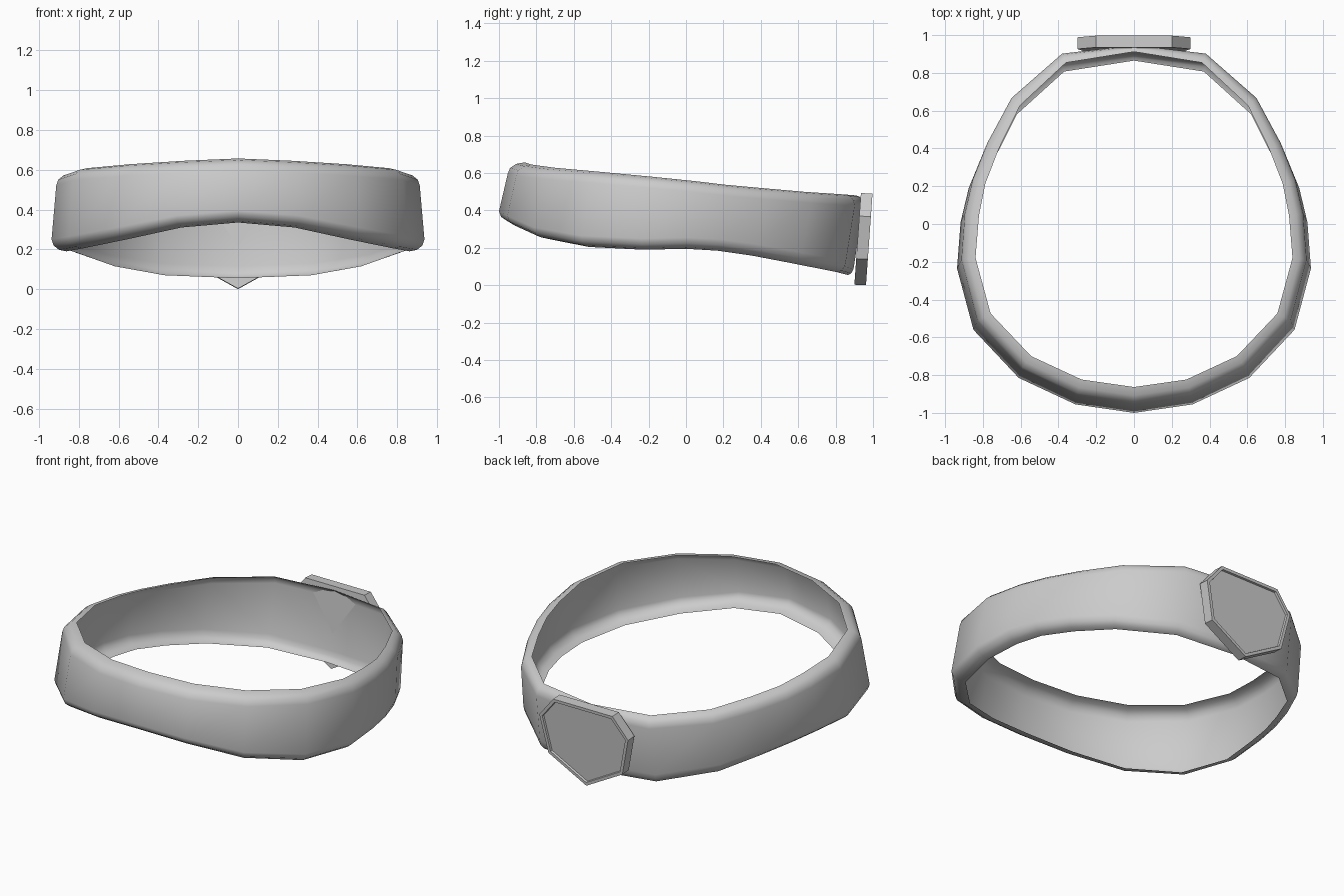
import bpy, bmesh, math
from mathutils import Vector

if "Cube" in bpy.data.objects:
    bpy.data.objects.remove(bpy.data.objects["Cube"])

# Half outline of the band, front to back:
# x, y of lower outer edge, bottom z, top z, rim width
HALF = [
    (0.00, -1.00, .335, .657, .090),
    (0.31, -0.955, .31, .645, .088),
    (0.61, -0.815, .25, .628, .085),
    (0.85, -0.56, .205, .608, .080),
    (0.937, -0.235, .19, .58, .075),
    (0.918, 0.01, .195, .557, .075),
    (0.875, 0.19, .185, .537, .070),
    (0.795, 0.385, .158, .52, .068),
    (0.665, 0.62, .115, .50, .060),
    (0.39, 0.855, .07, .485, .052),
    (0.00, 0.90, .055, .48, .035),
]
ring = HALF + [(-x, *r) for x, *r in HALF[-2:0:-1]]
N = len(ring)


def add_object(name, bm):
    mesh = bpy.data.meshes.new(name)
    bm.to_mesh(mesh)
    bm.free()
    ob = bpy.data.objects.new(name, mesh)
    bpy.context.collection.objects.link(ob)
    return ob


def section(i):
    """C-shaped cross-section: curled bottom rim, leaning wall, curled top rim."""
    x, y, zb, zt, w = ring[i]
    p, n = ring[i - 1], ring[(i + 1) % N]
    inward = Vector((p[1] - n[1], n[0] - p[0], 0)).normalized()
    low, high = Vector((x, y, zb)), Vector((x * .975, y + .047, zt))
    pts = []
    for a in (90, 60, 30, 0):
        a = math.radians(a)
        pts.append(low + inward * w * (1 - math.cos(a)) + Vector((0, 0, .06 * (1 - math.sin(a)))))
    for a in (0, 30, 60, 90):
        a = math.radians(a)
        pts.append(high + inward * w * (1 - math.cos(a)) - Vector((0, 0, .06 * (1 - math.sin(a)))))
    return pts


# Band
bm = bmesh.new()
cols = [[bm.verts.new(p) for p in section(i)] for i in range(N)]
for i in range(N):
    a, b = cols[i], cols[(i + 1) % N]
    for k in range(len(a) - 1):
        bm.faces.new((a[k], b[k], b[k + 1], a[k + 1]))
band = add_object("belt_band", bm)
bpy.context.view_layer.objects.active = band
band.select_set(True)
bpy.ops.object.shade_smooth_by_angle(angle=math.radians(40))

# Buckle: seven-sided leaning plate with a shallow recess on its outer face
right = [(.2, .493), (.3, .37), (.25, .142)]
shape = right + [(0, .003)] + [(-x, z) for x, z in reversed(right)]
lean = .035 / .49
bm = bmesh.new()
back = bm.faces.new([bm.verts.new((x, .90 + z * lean, z)) for x, z in shape])
out = bmesh.ops.extrude_face_region(bm, geom=[back], use_keep_orig=True)["geom"]
bmesh.ops.translate(bm, vec=(0, .062, -.003),
                    verts=[g for g in out if isinstance(g, bmesh.types.BMVert)])
bmesh.ops.recalc_face_normals(bm, faces=bm.faces)
outer = max(bm.faces, key=lambda f: f.calc_center_median().y)
bmesh.ops.inset_region(bm, faces=[outer], thickness=.02)
bmesh.ops.inset_region(bm, faces=[outer], thickness=.003, depth=-.012)
add_object("buckle_plate", bm)
